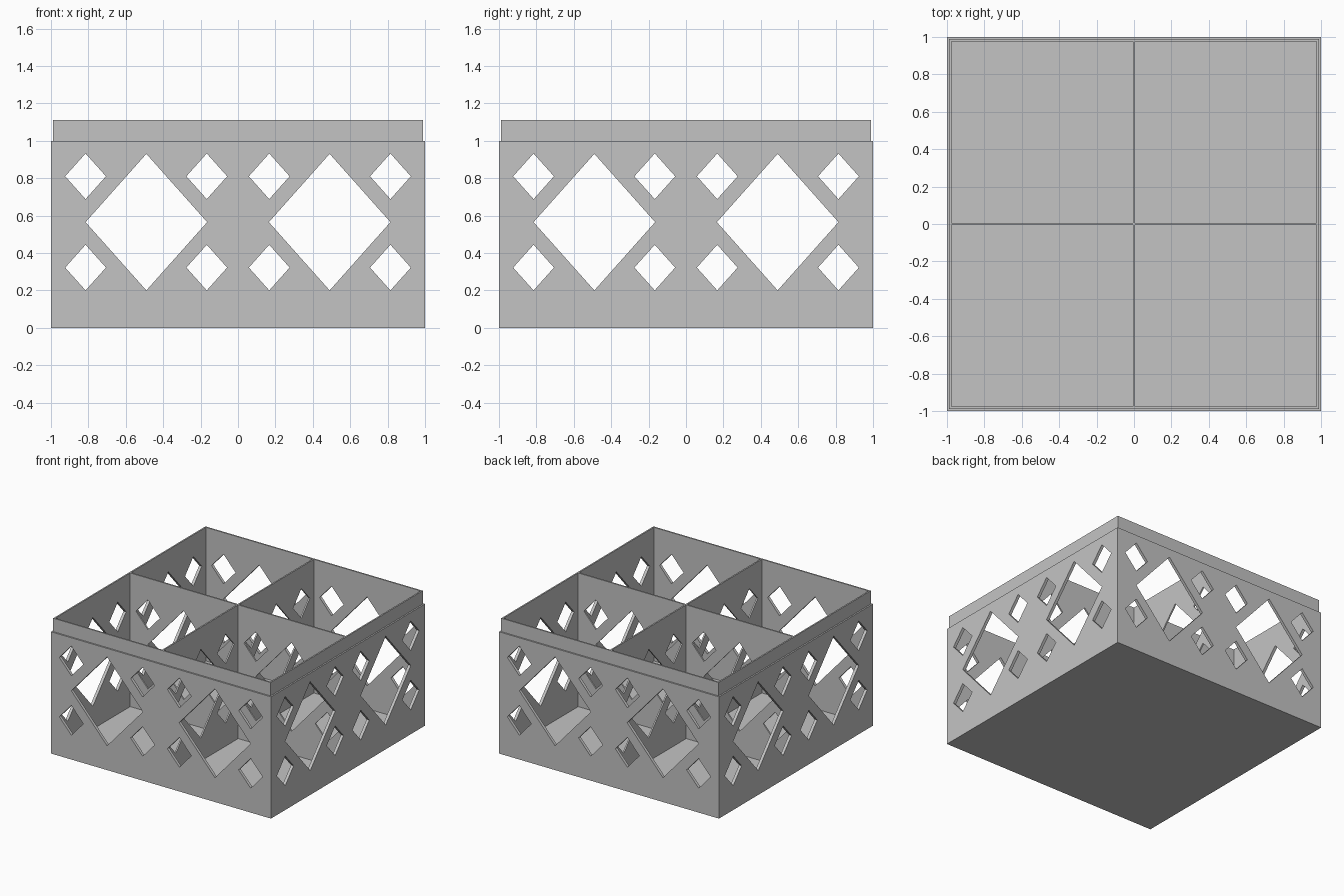
import bpy
import bmesh
from math import pi

cube = bpy.data.objects.get("Cube")
if cube:
    bpy.data.objects.remove(cube, do_unlink=True)

T = 0.012          # thickness of each layer
RIM = 1.0          # top of the outer sleeve
LIP = 1.11         # top of the lining and dividers

grey = bpy.data.materials.new("plain grey")
grey.use_nodes = True
colour = (0.55, 0.55, 0.55, 1)
grey.diffuse_color = colour
grey.node_tree.nodes["Principled BSDF"].inputs["Base Color"].default_value = colour


def diamond(x, z, w, h):
    return [(x - w, z), (x, z - h), (x + w, z), (x, z + h)]


# Diamond openings shared by every upright panel
holes = []
for side in (-1, 1):
    holes.append(diamond(side * 0.49, 0.565, 0.325, 0.365))
    for x in (0.167, 0.815):
        for z in (0.322, 0.81):
            holes.append(diamond(side * x, z, 0.109, 0.122))


def panel(name, half, top, place, turn):
    """Upright pierced sheet, centred on place, turned about z."""
    curve = bpy.data.curves.new(name + "_outline", 'CURVE')
    curve.dimensions = '2D'
    curve.fill_mode = 'BOTH'
    curve.extrude = T / 2
    outline = [(-half, T), (half, T), (half, top), (-half, top)]
    for loop in [outline] + holes:
        spline = curve.splines.new('POLY')
        spline.points.add(len(loop) - 1)
        for point, (x, z) in zip(spline.points, loop):
            point.co = (x, z, 0, 1)
        spline.use_cyclic_u = True
    helper = bpy.data.objects.new(name + "_helper", curve)
    bpy.context.collection.objects.link(helper)
    bpy.context.view_layer.update()
    graph = bpy.context.evaluated_depsgraph_get()
    mesh = bpy.data.meshes.new_from_object(helper.evaluated_get(graph))
    bpy.data.objects.remove(helper, do_unlink=True)
    bpy.data.curves.remove(curve)

    # Weld caps to sides and merge flat triangles
    bm = bmesh.new()
    bm.from_mesh(mesh)
    bmesh.ops.remove_doubles(bm, verts=bm.verts, dist=0.0001)
    bmesh.ops.recalc_face_normals(bm, faces=bm.faces)
    for face in bm.faces:
        face.smooth = False
    bm.to_mesh(mesh)
    bm.free()
    mesh.materials.clear()
    mesh.materials.append(grey)
    obj = bpy.data.objects.new(name, mesh)
    obj.rotation_euler = (pi / 2, 0, turn)
    obj.location = (place[0], place[1], 0)
    bpy.context.collection.objects.link(obj)


# Floor
bpy.ops.mesh.primitive_cube_add(size=1, location=(0, 0, T / 2))
floor = bpy.context.object
floor.name = "floor"
floor.scale = (2, 2, T)
floor.data.materials.append(grey)

# Outer sleeve and taller inner lining
for layer, top, outer in (("sleeve", RIM, 1.0), ("lining", LIP, 1.0 - T)):
    mid = outer - T / 2
    panel("front_" + layer, outer, top, (0, -mid), 0)
    panel("back_" + layer, outer, top, (0, mid), 0)
    panel("left_" + layer, outer - T, top, (mid, 0), pi / 2)
    panel("right_" + layer, outer - T, top, (-mid, 0), pi / 2)

# Crossed dividers
panel("cross_divider", 1 - 2 * T, LIP, (0, 0), 0)
panel("long_divider", 1 - 2 * T, LIP, (0, 0), pi / 2)
